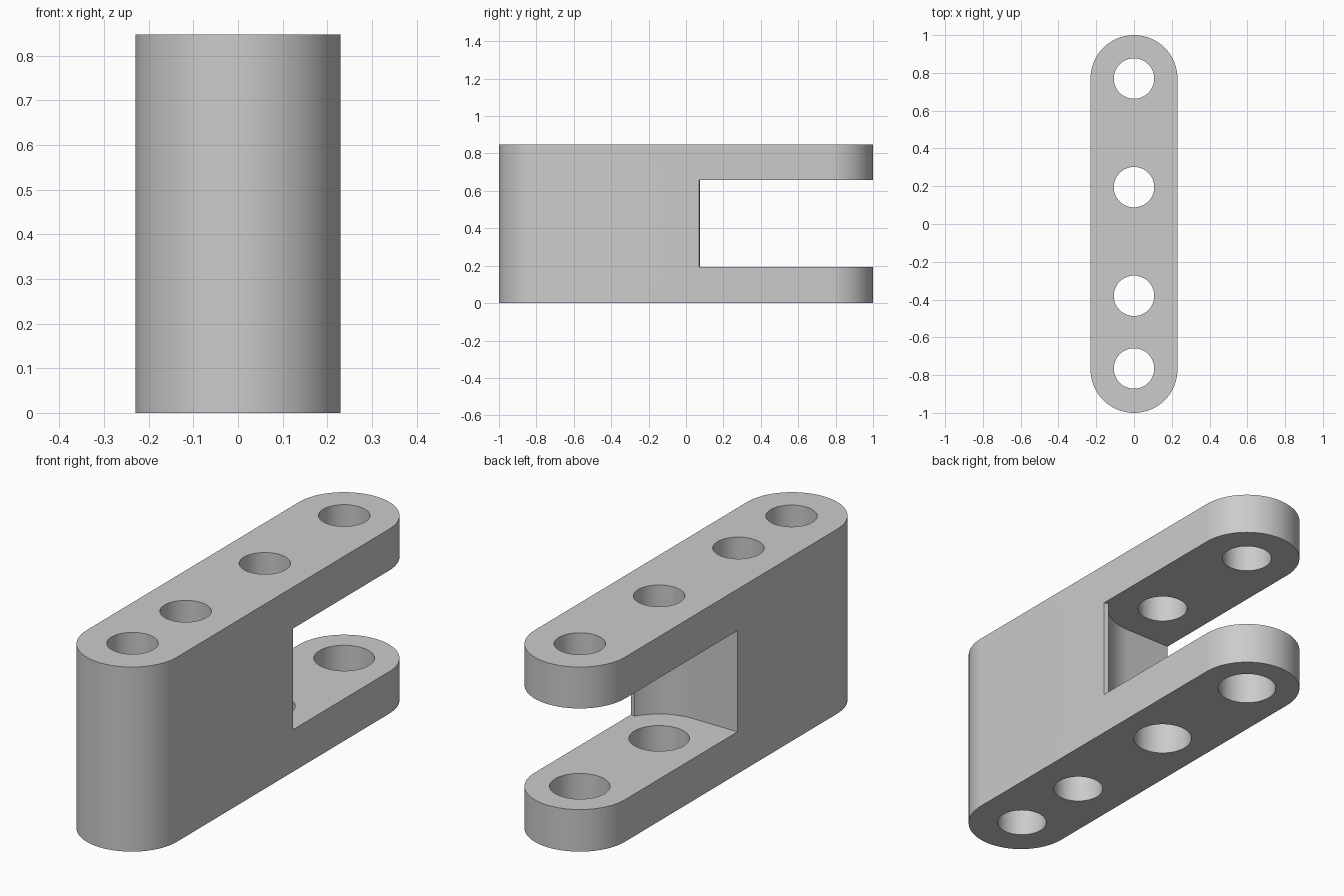
import bpy, bmesh, math

cube = bpy.data.objects.get("Cube")
if cube:
    bpy.data.objects.remove(cube, do_unlink=True)

HALF, END, TOP = 0.23, 0.77, 0.847
SLOT_LOW, SLOT_HIGH = 0.193, 0.657
PIVOT = 0.195

grey = bpy.data.materials.new("plain grey")
grey.use_nodes = True
COLOUR = (0.6, 0.6, 0.6, 1)
grey.diffuse_color = COLOUR
grey.node_tree.nodes["Principled BSDF"].inputs["Base Color"].default_value = COLOUR


def arc(cy, r, start, end, steps):
    """Points along an arc centred on x = 0."""
    angles = [math.radians(start + (end - start) * i / steps) for i in range(steps + 1)]
    return [(r * math.cos(a), cy + r * math.sin(a)) for a in angles]


def prism(name, outline, z0, z1):
    """Extrude a flat outline upward."""
    bm = bmesh.new()
    base = bm.faces.new([bm.verts.new((x, y, z0)) for x, y in outline])
    ext = bmesh.ops.extrude_face_region(bm, geom=[base])
    top = [v for v in ext["geom"] if isinstance(v, bmesh.types.BMVert)]
    bmesh.ops.translate(bm, verts=top, vec=(0, 0, z1 - z0))
    bmesh.ops.recalc_face_normals(bm, faces=bm.faces)
    mesh = bpy.data.meshes.new(name)
    bm.to_mesh(mesh)
    bm.free()
    mesh.materials.append(grey)
    obj = bpy.data.objects.new(name, mesh)
    bpy.context.collection.objects.link(obj)
    return obj


def cut(target, cutter):
    """Subtract a cutter, then discard it."""
    cutter.hide_render = True
    bpy.context.view_layer.objects.active = target
    mod = target.modifiers.new("cut", "BOOLEAN")
    mod.operation, mod.solver, mod.object = "DIFFERENCE", "EXACT", cutter
    bpy.ops.object.modifier_apply(modifier=mod.name)
    bpy.data.objects.remove(cutter, do_unlink=True)


# Round-ended body
body = prism("clevis_body", arc(END, HALF, 0, 180, 32) + arc(-END, HALF, 180, 360, 32), 0, TOP)

# Slot with a square stop on one side and a rounded clearance on the other
slot = [(-0.4, PIVOT - 0.24), *arc(PIVOT, 0.24, -90, -29.7, 20),
        (HALF, 0.07), (0.4, 0.03), (0.4, 1.2), (-0.4, 1.2)]
cut(body, prism("slot_cutter", slot, SLOT_LOW, SLOT_HIGH))

# Vertical holes: wider through the lower arm
for y in (END, PIVOT, -0.38, -0.765):
    cut(body, prism("hole_cutter", arc(y, 0.107, 0, 354.375, 63), -0.1, 1))
for y in (END, PIVOT):
    cut(body, prism("wide_hole_cutter", arc(y, 0.126, 0, 354.375, 63), -0.1, 0.4))

# Smooth curved walls with sharp rims
bpy.ops.object.select_all(action="DESELECT")
body.select_set(True)
bpy.context.view_layer.objects.active = body
bpy.ops.object.shade_smooth_by_angle(angle=math.radians(30))
